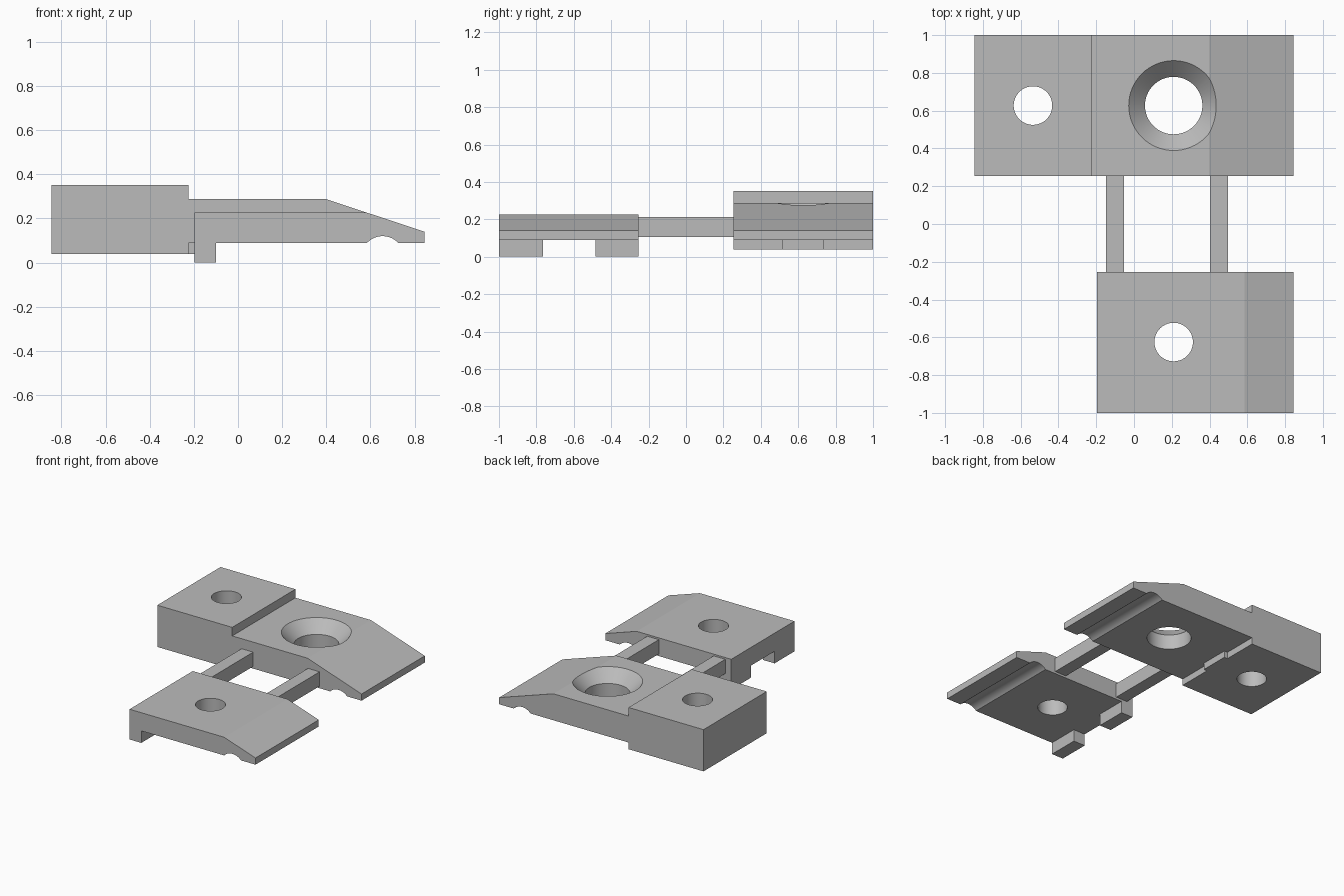
import bpy, bmesh, math

cube = bpy.data.objects.get("Cube")
if cube:
    bpy.data.objects.remove(cube, do_unlink=True)

grey = bpy.data.materials.new("plain grey")
grey.use_nodes = True
grey.diffuse_color = (0.5, 0.5, 0.5, 1)
grey.node_tree.nodes["Principled BSDF"].inputs["Base Color"].default_value = (0.5, 0.5, 0.5, 1)


def add_object(name, bm):
    bmesh.ops.recalc_face_normals(bm, faces=bm.faces)
    mesh = bpy.data.meshes.new(name)
    bm.to_mesh(mesh)
    bm.free()
    mesh.materials.append(grey)
    obj = bpy.data.objects.new(name, mesh)
    bpy.context.collection.objects.link(obj)
    return obj


def extruded(name, profile, y0, y1):
    """Side profile in x and z, extruded along y."""
    bm = bmesh.new()
    face = bm.faces.new([bm.verts.new((x, y0, z)) for x, z in profile])
    ext = bmesh.ops.extrude_face_region(bm, geom=[face])
    moved = [v for v in ext["geom"] if isinstance(v, bmesh.types.BMVert)]
    bmesh.ops.translate(bm, verts=moved, vec=(0, y1 - y0, 0))
    return add_object(name, bm)


def box(name, x0, x1, y0, y1, z0, z1):
    return extruded(name, [(x0, z0), (x1, z0), (x1, z1), (x0, z1)], y0, y1)


def turned(name, x, y, rings, segments=64):
    """Solid of revolution about a vertical axis, rings are (radius, z)."""
    bm = bmesh.new()
    loops = []
    for r, z in rings:
        loops.append([bm.verts.new((x + r * math.cos(a), y + r * math.sin(a), z))
                      for a in (math.tau * i / segments for i in range(segments))])
    for low, high in zip(loops, loops[1:]):
        for i in range(segments):
            j = (i + 1) % segments
            bm.faces.new((low[i], low[j], high[j], high[i]))
    bm.faces.new(loops[0])
    bm.faces.new(loops[-1])
    return add_object(name, bm)


def combine(target, tool, operation):
    mod = target.modifiers.new(operation.lower(), "BOOLEAN")
    mod.operation = operation
    mod.solver = "EXACT"
    mod.object = tool
    bpy.context.view_layer.objects.active = target
    bpy.ops.object.modifier_apply(modifier=mod.name)
    bpy.data.objects.remove(tool, do_unlink=True)


# Shared underside: flat, with a shallow round groove near the tapered tip
TIP, BASE, GROOVE_X, GROOVE_W, GROOVE_H = 0.845, 0.09, 0.655, 0.07, 0.03
radius = (GROOVE_W ** 2 + GROOVE_H ** 2) / (2 * GROOVE_H)
half = math.asin(GROOVE_W / radius)
steps = 20
groove = [(GROOVE_X + radius * math.sin(a), BASE + GROOVE_H - radius + radius * math.cos(a))
          for a in (-half + 2 * half * i / steps for i in range(steps + 1))]
underside = groove + [(TIP, BASE), (TIP, 0.14)]

# Front clamp plate with two feet and a bolt hole
front_plate = extruded("front_plate",
                       [(-0.197, BASE)] + underside + [(0.585, 0.226), (-0.197, 0.226)],
                       -1, -0.253)
for y0, y1 in ((-1, -0.765), (-0.485, -0.253)):
    combine(front_plate, box("foot", -0.197, -0.1, y0, y1, 0, BASE), "UNION")
combine(front_plate, turned("bolt_hole", 0.21, -0.625, [(0.102, -0.1), (0.102, 0.5)]), "DIFFERENCE")

# Rear clamp body: thick heel, stepped top, tapered tip
rear_body = extruded("rear_body",
                     [(-0.845, 0.04), (-0.225, 0.04), (-0.225, BASE)] + underside +
                     [(0.397, 0.288), (-0.225, 0.288), (-0.225, 0.352), (-0.845, 0.352)],
                     0.253, 1)
combine(rear_body, box("locating_tab", -0.225, -0.197, 0.515, 0.735, 0.04, BASE), "UNION")
combine(rear_body, turned("heel_hole", -0.535, 0.627, [(0.102, -0.1), (0.102, 0.5)]), "DIFFERENCE")
# Countersunk hole, the cone carries on past the top face
combine(rear_body, turned("countersink", 0.21, 0.627,
                          [(0.152, -0.1), (0.152, 0.202), (0.238, 0.288), (0.35, 0.4)]), "DIFFERENCE")

# Two square rods linking the parts
link_rods = [box(name, x, x + 0.096, -0.253, 0.253, 0.106, 0.213)
             for name, x in (("heel_side_rod", -0.148), ("tip_side_rod", 0.402))]

# Smooth round walls, sharp everywhere else
for obj in [front_plate, rear_body] + link_rods:
    bpy.ops.object.select_all(action="DESELECT")
    obj.select_set(True)
    bpy.context.view_layer.objects.active = obj
    bpy.ops.object.shade_smooth_by_angle(angle=math.radians(15))
